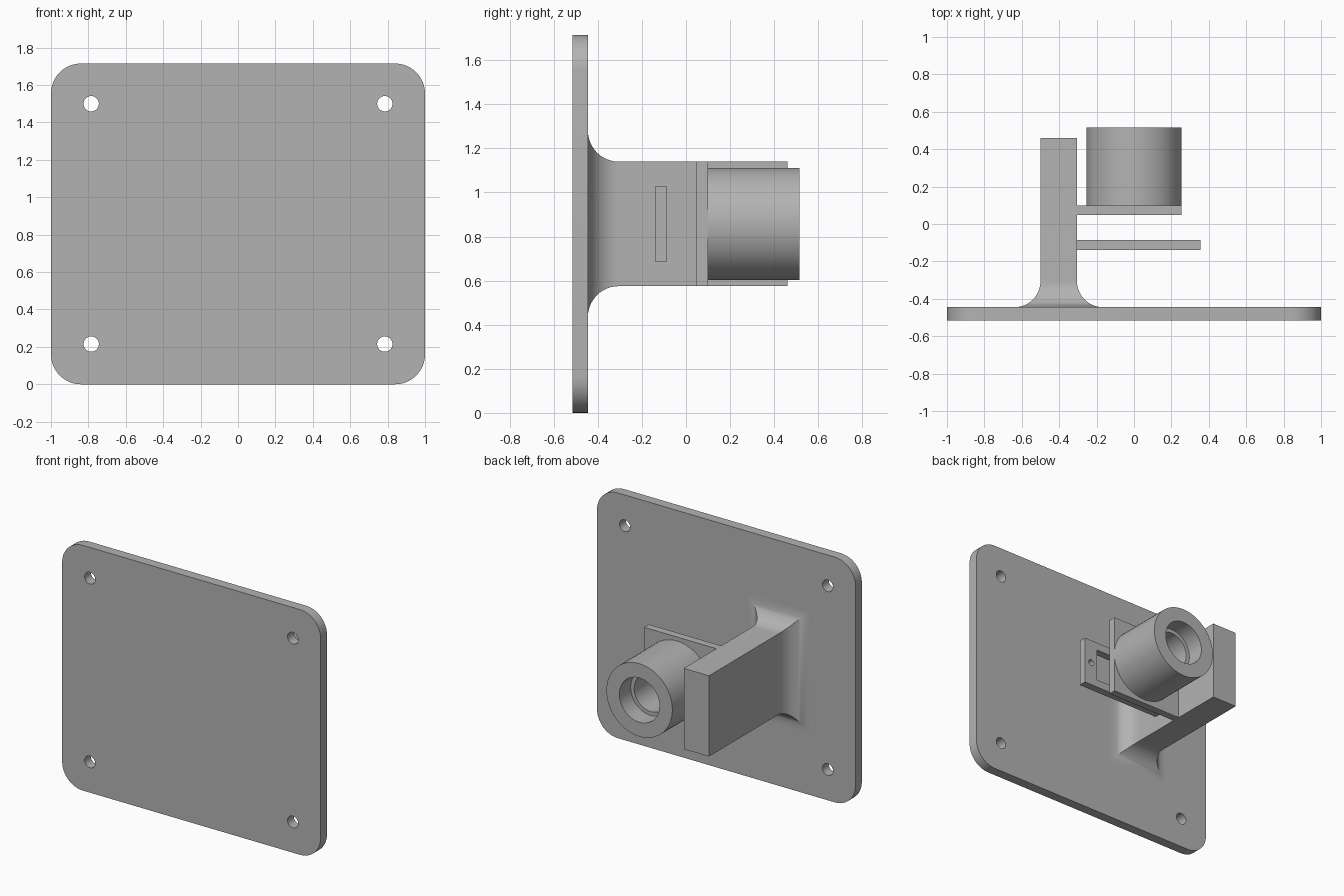
import bpy, bmesh
from math import sin, cos, pi, radians
from mathutils import Matrix, Vector

cube = bpy.data.objects.get("Cube")
if cube:
    bpy.data.objects.remove(cube, do_unlink=True)

grey = bpy.data.materials.new("plain_grey")
grey.use_nodes = True
colour = (0.45, 0.45, 0.45, 1)
grey.diffuse_color = colour
grey.node_tree.nodes["Principled BSDF"].inputs["Base Color"].default_value = colour

AXIS_Z = 0.857          # height of the bore and arm centre
BASE_BACK = -0.445      # rear face of the base plate


def finish(obj):
    """Weld, face outwards, colour and shade a mesh object."""
    bm = bmesh.new()
    bm.from_mesh(obj.data)
    bmesh.ops.remove_doubles(bm, verts=bm.verts, dist=0.0001)
    bmesh.ops.recalc_face_normals(bm, faces=bm.faces)
    bm.to_mesh(obj.data)
    bm.free()
    obj.data.materials.clear()
    obj.data.materials.append(grey)
    bpy.ops.object.select_all(action='DESELECT')
    obj.select_set(True)
    bpy.context.view_layer.objects.active = obj
    bpy.ops.object.shade_smooth_by_angle(angle=radians(30))


def add_mesh(name, bm):
    mesh = bpy.data.meshes.new(name)
    bm.to_mesh(mesh)
    bm.free()
    obj = bpy.data.objects.new(name, mesh)
    bpy.context.collection.objects.link(obj)
    finish(obj)


def circle(x, z, r, n=32):
    return [(x + r * cos(2 * pi * i / n), z + r * sin(2 * pi * i / n)) for i in range(n)]


def rect(x0, x1, z0, z1, r=0, n=12):
    """Rectangle outline, with rounded corners when r is given."""
    if not r:
        return [(x0, z0), (x1, z0), (x1, z1), (x0, z1)]
    centres = [(x1 - r, z1 - r), (x0 + r, z1 - r), (x0 + r, z0 + r), (x1 - r, z0 + r)]
    return [(cx + r * cos(pi / 2 * (q + i / n)), cz + r * sin(pi / 2 * (q + i / n)))
            for q, (cx, cz) in enumerate(centres) for i in range(n + 1)]


def plate(name, y0, y1, outlines):
    """Upright plate: first outline is the edge, the others are holes."""
    curve = bpy.data.curves.new(name, 'CURVE')
    curve.dimensions = '2D'
    curve.fill_mode = 'BOTH'
    curve.extrude = (y1 - y0) / 2
    for outline in outlines:
        spline = curve.splines.new('POLY')
        spline.points.add(len(outline) - 1)
        for point, (x, z) in zip(spline.points, outline):
            point.co = (x, z, 0, 1)
        spline.use_cyclic_u = True
    temp = bpy.data.objects.new(name + "_outline", curve)
    mesh = bpy.data.meshes.new_from_object(temp)
    mesh.name = name
    bpy.data.objects.remove(temp)
    bpy.data.curves.remove(curve)
    mesh.transform(Matrix.Translation((0, (y0 + y1) / 2, 0)) @ Matrix.Rotation(pi / 2, 4, 'X'))
    obj = bpy.data.objects.new(name, mesh)
    bpy.context.collection.objects.link(obj)
    finish(obj)


# Base plate with rounded corners and four screw holes
screw_holes = [circle(x, z, 0.041) for x in (-0.785, 0.785) for z in (0.215, 1.5)]
plate("base_plate", -0.515, BASE_BACK, [rect(-1, 1, 0, 1.715, 0.16)] + screw_holes)

# Support arm, flaring in a fillet where it meets the base plate
R, STEPS = 0.14, 12
stations = [(R * (1 - sin(t)), BASE_BACK + R * (1 - cos(t)))
            for t in (pi / 2 * i / STEPS for i in range(STEPS + 1))]
stations.append((0, 0.46))
bm = bmesh.new()
loops = [[bm.verts.new((x, y, z)) for x, z in rect(-0.5 - d, -0.305 + d, 0.575 - d, 1.14 + d)]
         for d, y in stations]
for a, b in zip(loops, loops[1:]):
    for i in range(4):
        j = (i + 1) % 4
        bm.faces.new((a[i], a[j], b[j], b[i]))
bm.faces.new(loops[0])
bm.faces.new(loops[-1])
add_mesh("support_arm", bm)

# Bearing bracket and the stepped collar behind it
BORE, SEAT, OUTER = 0.128, 0.155, 0.255
plate("bearing_bracket", 0.047, 0.1,
      [rect(-0.305, 0.253, 0.575, 1.14), circle(0, AXIS_Z, BORE, 64)])

profile = [(BORE, 0.1), (OUTER, 0.1), (OUTER, 0.515), (SEAT, 0.515), (SEAT, 0.39), (BORE, 0.39)]
bm = bmesh.new()
ring = [bm.verts.new((r, y, AXIS_Z)) for r, y in profile]
edges = [bm.edges.new((ring[i], ring[(i + 1) % len(ring)])) for i in range(len(ring))]
bmesh.ops.spin(bm, geom=ring + edges, cent=Vector((0, 0, AXIS_Z)), axis=(0, 1, 0),
               angle=2 * pi, steps=64, use_merge=False)
add_mesh("bearing_collar", bm)

# Motor bracket with a window between two small screw holes
plate("motor_bracket", -0.14, -0.086,
      [rect(-0.305, 0.355, 0.687, 1.027), rect(-0.2, 0.25, AXIS_Z - 0.115, AXIS_Z + 0.115)]
      + [circle(x, AXIS_Z, 0.022, 20) for x in (-0.25, 0.3)])
